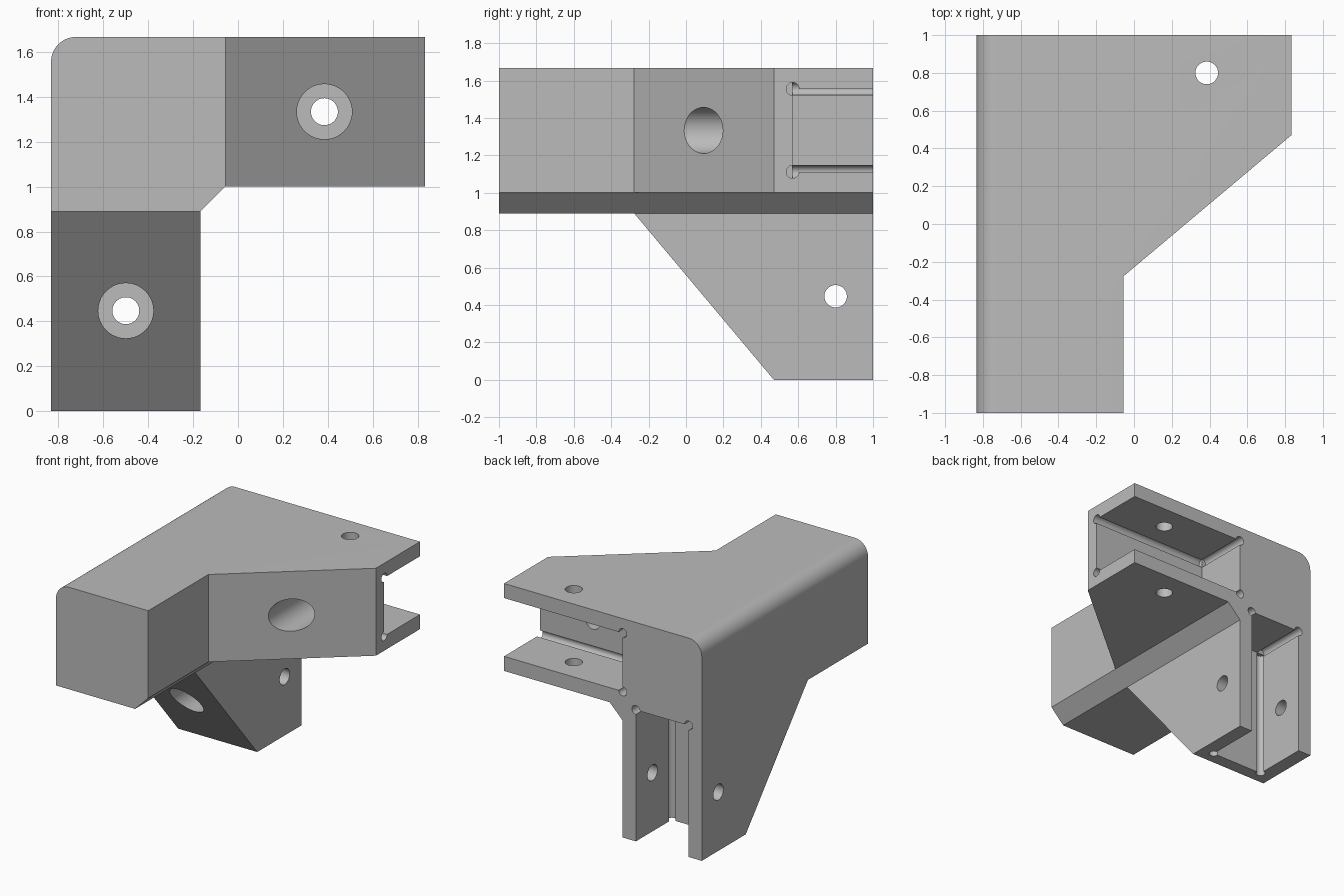
import bpy
import bmesh
import math
from mathutils import Matrix, Vector

default_cube = bpy.data.objects.get("Cube")
if default_cube:
    bpy.data.objects.remove(default_cube, do_unlink=True)

# Main dimensions
WALL = 0.111
LEFT, RIGHT, TOP = -0.833, 0.833, 1.667
ARM_X, ARM_Z = LEFT + 6 * WALL, TOP - 6 * WALL   # inner faces of the two arms
BEND_X, BEND_Z = ARM_X + WALL, ARM_Z - WALL      # ends of the inner chamfer
FLOOR = 0.57                                     # depth of the rear slots
HOLE, BORE, GROOVE = 0.06, 0.123, 0.034
HOLE_X, HOLE_Z, HOLE_Y = 0.385, 0.447, 0.80
MID_X, MID_Z = LEFT + 3 * WALL, TOP - 3 * WALL   # arm centre lines

grey = bpy.data.materials.new("plain grey")
grey.use_nodes = True
grey.diffuse_color = (0.5, 0.5, 0.5, 1)
grey.node_tree.nodes["Principled BSDF"].inputs["Base Color"].default_value = (0.5, 0.5, 0.5, 1)


def finish(name, bm):
    bmesh.ops.recalc_face_normals(bm, faces=bm.faces)
    mesh = bpy.data.meshes.new(name)
    bm.to_mesh(mesh)
    bm.free()
    mesh.materials.append(grey)
    obj = bpy.data.objects.new(name, mesh)
    bpy.context.collection.objects.link(obj)
    return obj


def prism(name, profile, axis, start, end):
    """Extrude a 2D profile along one axis; profile uses the other two in order."""
    bm = bmesh.new()
    verts = []
    for p in profile:
        co = list(p)
        co.insert(axis, start)
        verts.append(bm.verts.new(co))
    face = bm.faces.new(verts)
    moved = bmesh.ops.extrude_face_region(bm, geom=[face])["geom"]
    shift = Vector((0, 0, 0))
    shift[axis] = end - start
    bmesh.ops.translate(bm, vec=shift, verts=[g for g in moved if isinstance(g, bmesh.types.BMVert)])
    return finish(name, bm)


def box(name, low, high):
    (x0, y0, z0), (x1, y1, z1) = low, high
    return prism(name, [(x0, y0), (x1, y0), (x1, y1), (x0, y1)], 2, z0, z1)


def rod(name, centre, radius, axis, start, end):
    ring = [(centre[0] + radius * math.cos(a), centre[1] + radius * math.sin(a))
            for a in (math.tau * i / 48 for i in range(48))]
    return prism(name, ring, axis, start, end)


# L-shaped body with a rounded outer corner
corner = [(LEFT + WALL * (1 - math.sin(a)), TOP - WALL * (1 - math.cos(a)))
          for a in (math.pi / 2 * i / 16 for i in range(17))]
bracket = prism("corner_bracket",
                [(LEFT, 0), (ARM_X, 0), (ARM_X, BEND_Z), (BEND_X, ARM_Z),
                 (RIGHT, ARM_Z), (RIGHT, TOP)] + corner, 1, -1, 1)

cutters = []

# Sloping fronts of the side arm and the lower arm
slope = (0.47 + 0.277) / (RIGHT - BEND_X)
far = RIGHT + 0.2
cutters.append(prism("side_slope_cutter",
                     [(BEND_X, -1.2), (far, -1.2), (far, 0.47 + 0.2 * slope), (BEND_X, -0.277)],
                     2, ARM_Z - 0.05, TOP + 0.1))
cutters.append(prism("lower_slope_cutter",
                     [(-1.2, BEND_Z), (-0.277, BEND_Z), (0.47 + 0.2 * slope, -0.2), (-1.2, -0.2)],
                     0, LEFT - 0.1, BEND_X))

# Rear slots, open at the back and at the arm ends
z_low, z_high = ARM_Z + WALL, TOP - WALL
x_low, x_high = LEFT + WALL, ARM_X - WALL
cutters.append(box("side_slot_cutter", (ARM_X, FLOOR, z_low), (1, 1.2, z_high)))
cutters.append(box("lower_slot_cutter", (x_low, FLOOR, -0.2), (x_high, 1.2, ARM_Z)))

# Round relief grooves along the slot corners
for z in (z_low, z_high):
    cutters.append(rod("side_floor_groove", (FLOOR, z), GROOVE, 0, ARM_X, 1))
    cutters.append(rod("side_end_groove", (ARM_X, z), GROOVE, 1, FLOOR, 1.2))
for x in (x_low, x_high):
    cutters.append(rod("lower_floor_groove", (x, FLOOR), GROOVE, 2, -0.2, ARM_Z))
    cutters.append(rod("lower_end_groove", (x, ARM_Z), GROOVE, 1, FLOOR, 1.2))

# Cross holes through the slot walls
cutters.append(rod("side_cross_hole", (HOLE_X, HOLE_Y), HOLE, 2, ARM_Z - 0.1, TOP + 0.1))
cutters.append(rod("lower_cross_hole", (HOLE_Y, HOLE_Z), HOLE, 0, LEFT - 0.1, ARM_X + 0.1))

# Counterbored holes from the sloping fronts
for centre in ((HOLE_X, MID_Z), (MID_X, HOLE_Z)):
    cutters.append(rod("counterbore", centre, BORE, 1, -0.6, FLOOR - WALL))
    cutters.append(rod("screw_hole", centre, HOLE, 1, 0, 0.8))

# Carve the body, then drop the cutters
bpy.ops.object.select_all(action="DESELECT")
bpy.context.view_layer.objects.active = bracket
bracket.select_set(True)
for cutter in cutters:
    cutter.hide_render = True
    cut = bracket.modifiers.new("cut", "BOOLEAN")
    cut.operation = "DIFFERENCE"
    cut.solver = "EXACT"
    cut.object = cutter
    bpy.ops.object.modifier_apply(modifier=cut.name)
    bpy.data.objects.remove(cutter, do_unlink=True)

bpy.ops.object.shade_smooth_by_angle(angle=math.radians(30))
